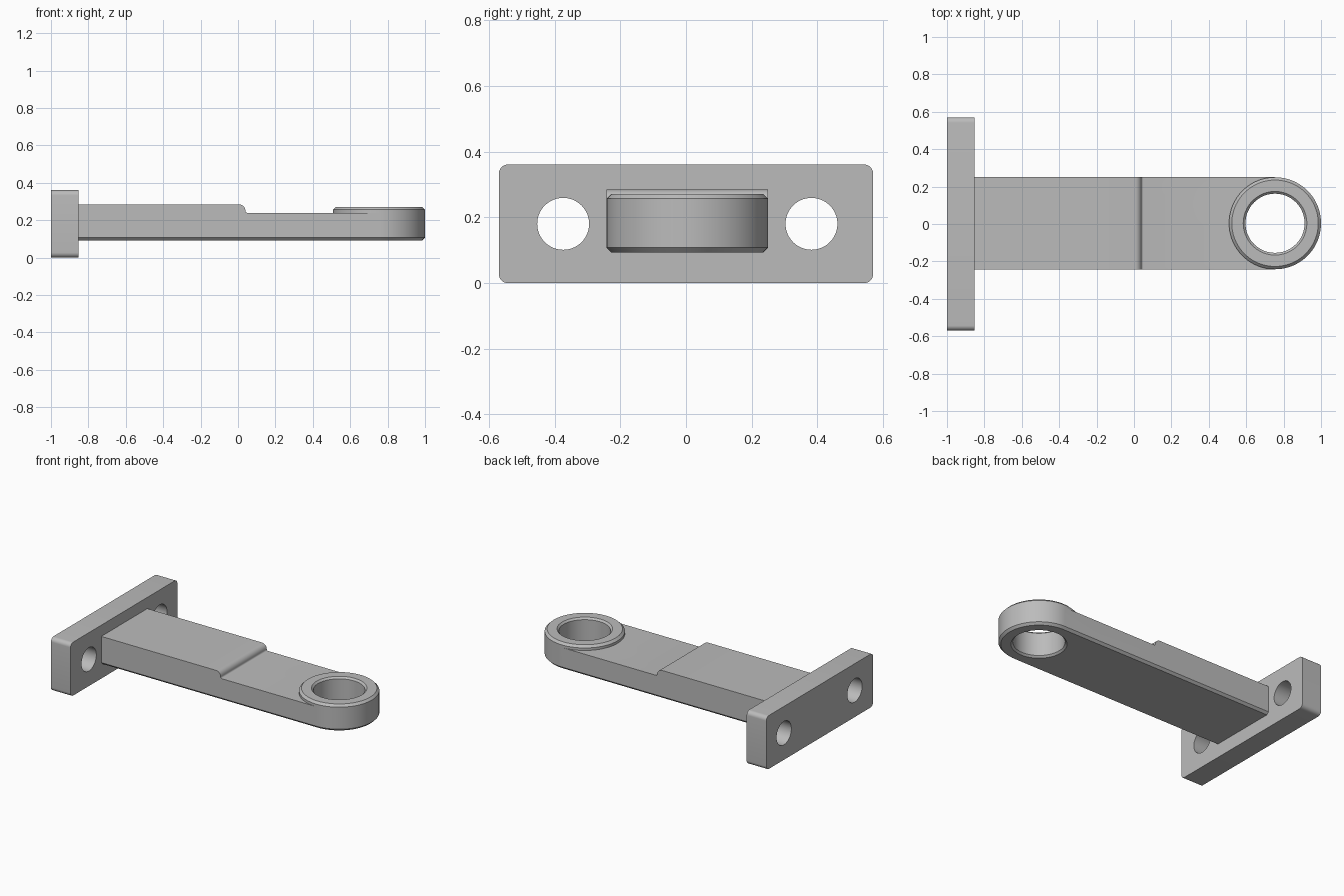
import bpy, bmesh
from math import pi, cos, sin
from mathutils import Vector

if "Cube" in bpy.data.objects:
    bpy.data.objects.remove(bpy.data.objects["Cube"])

GREY = (0.5, 0.5, 0.5, 1)
grey = bpy.data.materials.new("plain_grey")
grey.use_nodes = True
grey.diffuse_color = GREY
grey.node_tree.nodes["Principled BSDF"].inputs["Base Color"].default_value = GREY

Y0 = 0.004                      # centre line of the arm
EYE_X, HALF = 0.754, 0.246      # eye centre, arm half width
BOTTOM, STEP, TOP, EYE_TOP = 0.093, 0.24, 0.285, 0.272
CH = 0.015                      # chamfer


def finish(bm, name):
    bmesh.ops.recalc_face_normals(bm, faces=bm.faces)
    mesh = bpy.data.meshes.new(name)
    bm.to_mesh(mesh)
    bm.free()
    obj = bpy.data.objects.new(name, mesh)
    bpy.context.collection.objects.link(obj)
    mesh.materials.append(grey)
    return obj


def prism(points, offset):
    bm = bmesh.new()
    face = bm.faces.new([bm.verts.new(p) for p in points])
    new = bmesh.ops.extrude_face_region(bm, geom=[face])["geom"]
    verts = [v for v in new if isinstance(v, bmesh.types.BMVert)]
    bmesh.ops.translate(bm, verts=verts, vec=offset)
    return bm


def arc(cx, cy, r, start, end, steps=8):
    angles = [start + (end - start) * i / steps for i in range(steps + 1)]
    return [(cx + r * cos(a), cy + r * sin(a)) for a in angles]


def lathe(profile, name, steps=96):
    bm = bmesh.new()
    rings = [[bm.verts.new((EYE_X + r * cos(2 * pi * i / steps),
                            Y0 + r * sin(2 * pi * i / steps), z))
              for i in range(steps)] for r, z in profile]
    for a, b in zip(rings, rings[1:] + rings[:1]):
        for i in range(steps):
            j = (i + 1) % steps
            bm.faces.new((a[i], a[j], b[j], b[i]))
    return finish(bm, name)


def cylinder_x(y, z, r, name):
    pts = [(-1.1, y + r * cos(2 * pi * i / 64), z + r * sin(2 * pi * i / 64))
           for i in range(64)]
    return finish(prism(pts, Vector((0.4, 0, 0))), name)


def boolean(obj, tool, operation):
    mod = obj.modifiers.new(operation.lower(), 'BOOLEAN')
    mod.operation, mod.solver, mod.object = operation, 'EXACT', tool
    bpy.context.view_layer.objects.active = obj
    bpy.ops.object.modifier_apply(modifier=mod.name)
    bpy.data.objects.remove(tool)


def shade(obj):
    bpy.ops.object.select_all(action='DESELECT')
    obj.select_set(True)
    bpy.context.view_layer.objects.active = obj
    bpy.ops.object.shade_smooth_by_angle(angle=0.5)


# Mounting plate: rounded rectangle with two bolt holes
W, H, R = 0.57, 0.361, 0.028
outline = []
for k, (cy, cz) in enumerate([(W - R, H - R), (R - W, H - R), (R - W, R), (W - R, R)]):
    outline += arc(cy, cz, R, k * pi / 2, (k + 1) * pi / 2)
plate = finish(prism([(-1, y, z) for y, z in outline], Vector((0.147, 0, 0))),
               "mounting_plate")
for side in (-1, 1):
    boolean(plate, cylinder_x(Y0 + side * 0.378, H / 2, 0.079, "hole_cutter"), 'DIFFERENCE')
shade(plate)

# Arm: side profile with a rounded step, long lower edges chamfered
profile = [(-0.853, BOTTOM), (EYE_X, BOTTOM), (EYE_X, STEP)]
profile += arc(0.05, STEP + 0.01, 0.01, -pi / 2, -pi, 4)
profile += arc(0.005, TOP - 0.035, 0.035, 0, pi / 2)
profile += [(-0.853, TOP)]
bm = prism([(x, Y0 - HALF, z) for x, z in profile], Vector((0, 2 * HALF, 0)))
lower = [e for e in bm.edges
         if all(abs(v.co.z - BOTTOM) < 1e-5 for v in e.verts)
         and abs(e.verts[0].co.y - e.verts[1].co.y) < 1e-5]
bmesh.ops.bevel(bm, geom=lower, offset=CH, segments=1, affect='EDGES')
arm = finish(bm, "arm")

# Eye: turned ring with chamfered rims, joined to the arm
space = lathe([(0.0001, 0), (0.2, 0), (0.2, 0.4), (0.0001, 0.4)], "eye_space_cutter")
boolean(arm, space, 'DIFFERENCE')
BORE, RIM = 0.158, 0.012
eye = lathe([(BORE, BOTTOM + RIM), (BORE + RIM, BOTTOM), (HALF - CH, BOTTOM),
             (HALF, BOTTOM + CH), (HALF, EYE_TOP - CH), (HALF - CH, EYE_TOP),
             (BORE + RIM, EYE_TOP), (BORE, EYE_TOP - RIM)], "eye_ring")
boolean(arm, eye, 'UNION')
shade(arm)
